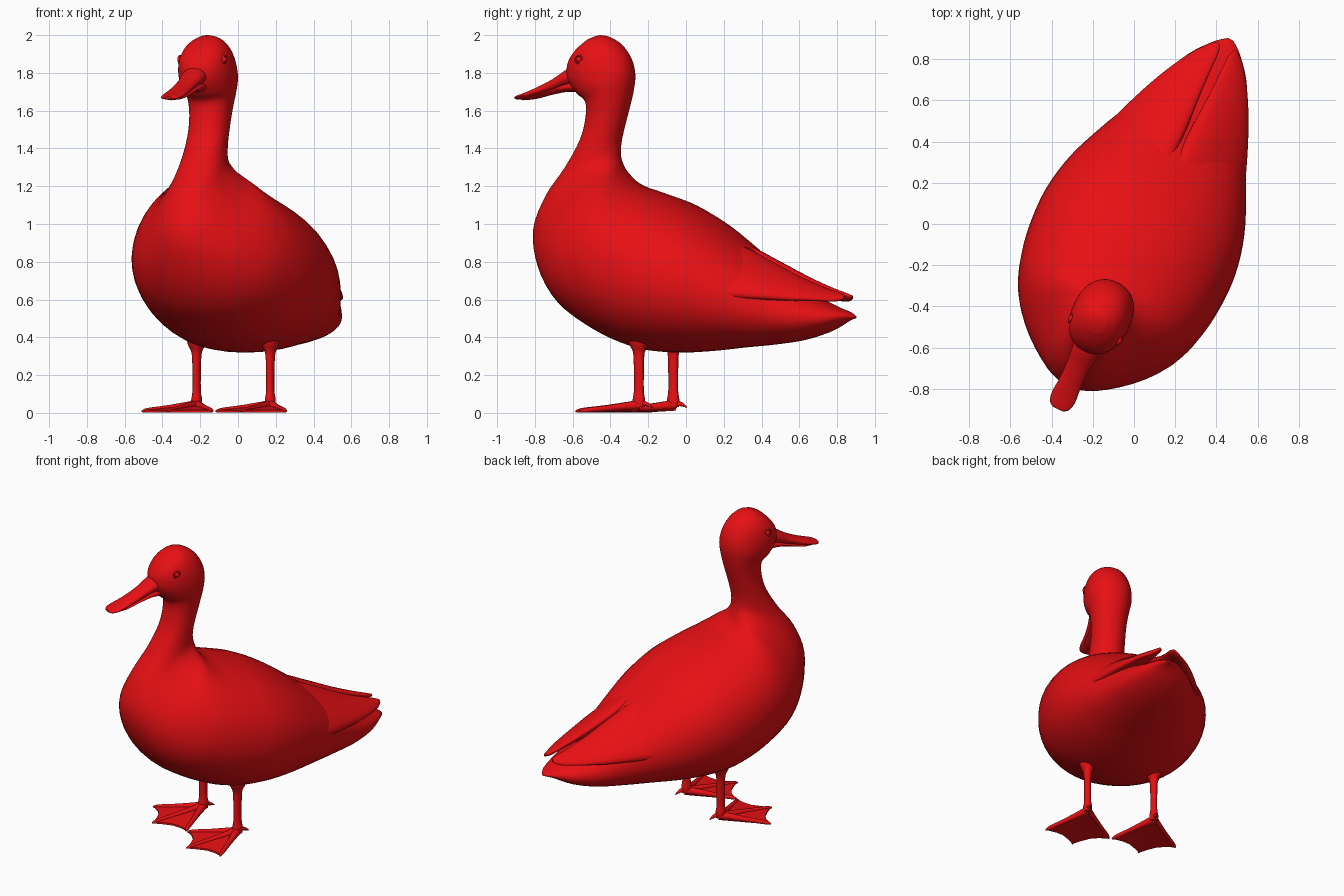
import bpy, bmesh
from math import sin, cos, pi, radians
from mathutils import Vector, Matrix

if "Cube" in bpy.data.objects:
    bpy.data.objects.remove(bpy.data.objects["Cube"])

# One flat red for the whole bird
red = bpy.data.materials.new("red")
red.use_nodes = True
red.diffuse_color = (0.8, 0.005, 0.007, 1)
red.node_tree.nodes["Principled BSDF"].inputs["Base Color"].default_value = red.diffuse_color

# The bird is built facing -y, then turned to its pose
POSE = Matrix.Translation((0.05, 0, 0)) @ Matrix.Rotation(radians(-25), 4, 'Z')


def finish(bm, name, angle=50):
    bmesh.ops.recalc_face_normals(bm, faces=bm.faces)
    mesh = bpy.data.meshes.new(name)
    bm.to_mesh(mesh)
    bm.free()
    mesh.materials.append(red)
    ob = bpy.data.objects.new(name, mesh)
    bpy.context.collection.objects.link(ob)
    ob.matrix_world = POSE
    bpy.ops.object.select_all(action='DESELECT')
    ob.select_set(True)
    bpy.context.view_layer.objects.active = ob
    bpy.ops.object.shade_smooth_by_angle(angle=radians(angle))
    return ob


def spline(p0, p1, p2, p3, t):
    return 0.5 * (2 * p1 + (p2 - p0) * t + (2 * p0 - 5 * p1 + 4 * p2 - p3) * t * t
                  + (3 * p1 - p0 - 3 * p2 + p3) * t ** 3)


def loft(name, rings, sides=32, steps=4, power=1.0):
    """Skin through oval rings; each is (end a, end b, half width, side direction)."""
    n = len(rings)
    fine = []
    for i in range(n - 1):
        q = [rings[min(max(i + k, 0), n - 1)] for k in (-1, 0, 1, 2)]
        for s in range(steps):
            fine.append([spline(*[r[c] for r in q], s / steps) for c in range(4)])
    fine.append(rings[-1])
    bm = bmesh.new()
    loops = []
    for a, b, h, side in fine:
        mid, half = (a + b) / 2, (a - b) / 2
        side = side.normalized() * max(h, 0.002)
        loop = []
        for k in range(sides):
            c, s = cos(2 * pi * k / sides), sin(2 * pi * k / sides)
            c, s = [abs(x) ** power * (1 if x > 0 else -1) for x in (c, s)]
            loop.append(bm.verts.new(mid + half * c + side * s))
        loops.append(loop)
    for p, q in zip(loops, loops[1:]):
        for k in range(sides):
            j = (k + 1) % sides
            bm.faces.new((p[k], p[j], q[j], q[k]))
    bm.faces.new(loops[0])
    bm.faces.new(loops[-1])
    return finish(bm, name)


X = Vector((1, 0, 0))


def upright(y1, z1, y2, z2, w):
    return Vector((0, y1, z1)), Vector((0, y2, z2)), w, X


def tube(name, points):
    """Round tapering limb through (point, radius) pairs."""
    axis = (points[-1][0] - points[0][0]).normalized()
    side = axis.orthogonal().normalized()
    up = axis.cross(side)
    return loft(name, [(p + up * r, p - up * r, r, side) for p, r in points], 14, 3)


# Body, neck and head: rings fan round the nape from tail tip to crown
loft("body", [upright(*r) for r in (
    (.988, .512, .99, .50, .015), (.95, .535, .94, .485, .07),
    (.85, .572, .83, .43, .155), (.70, .645, .68, .385, .23),
    (.52, .76, .50, .36, .305), (.36, .88, .33, .345, .385),
    (.18, 1.01, .12, .325, .465), (0, 1.11, -.08, .32, .505),
    (-.17, 1.17, -.27, .345, .505), (-.28, 1.205, -.48, .43, .48),
    (-.335, 1.235, -.68, .56, .43), (-.365, 1.27, -.81, .74, .345),
    (-.38, 1.31, -.87, .95, .22), (-.39, 1.36, -.81, 1.14, .14),
    (-.388, 1.43, -.70, 1.29, .115), (-.368, 1.52, -.61, 1.44, .108),
    (-.34, 1.62, -.575, 1.56, .112), (-.318, 1.72, -.575, 1.645, .127),
    (-.312, 1.80, -.625, 1.69, .143), (-.333, 1.88, -.675, 1.76, .145),
    (-.385, 1.95, -.68, 1.84, .13), (-.45, 1.99, -.64, 1.91, .095),
    (-.50, 2.0, -.58, 1.968, .04))], sides=48, power=0.94)

# Upper and lower bill
loft("upper_bill", [upright(y, a, y, b, w) for y, a, b, w in (
    (-.60, 1.85, 1.735, .07), (-.68, 1.825, 1.73, .066), (-.76, 1.775, 1.705, .057),
    (-.85, 1.73, 1.68, .057), (-.93, 1.697, 1.664, .062), (-.975, 1.682, 1.658, .05),
    (-.992, 1.674, 1.662, .025))], sides=24)
loft("lower_bill", [upright(y, a, y, b, w) for y, a, b, w in (
    (-.58, 1.76, 1.69, .06), (-.68, 1.75, 1.70, .055), (-.78, 1.71, 1.685, .047),
    (-.88, 1.68, 1.662, .047), (-.95, 1.667, 1.655, .03))], sides=16)

for s, label in ((1, "left"), (-1, "right")):
    # Folded wing: a thin shell draped on the back, free at its tip
    wing = []
    for y, ui, zi, uo, zo, h in (
            (.15, .02, .93, .40, .62, .05), (.32, .015, .885, .375, .62, .07),
            (.50, .012, .80, .315, .615, .06), (.68, .02, .715, .24, .605, .04),
            (.82, .023, .66, .165, .60, .025), (.91, .026, .632, .10, .595, .017),
            (.948, .04, .62, .06, .605, .008)):
        a, b = Vector((s * ui, y, zi)), Vector((s * uo, y, zo))
        wing.append((a, b, h, (b - a).cross(Vector((0, 1, 0)))))
    loft(label + "_wing", wing, sides=28)

    # Eye and eyelid
    eye = Matrix.Translation((s * .127, -.565, 1.87))
    bm = bmesh.new()
    bmesh.ops.create_uvsphere(bm, u_segments=16, v_segments=10, radius=.017, matrix=eye)
    finish(bm, label + "_eye")
    lid = []
    for k in range(17):
        t = 2 * pi * k / 16
        out = Vector((0, cos(t), sin(t)))
        p = eye.translation + out * .021 + X * s * .003
        lid.append((p + out * .005, p - out * .005, .006, X))
    loft(label + "_eyelid", lid, 8, 1)

    # Leg, flared where it meets the belly
    hip = Vector((s * .215, -.175, 0))
    leg = []
    for z, w, d in ((.03, .026, .032), (.07, .028, .034), (.12, .021, .027),
                    (.25, .022, .028), (.32, .027, .032), (.36, .045, .05), (.42, .06, .07)):
        mid = hip + Vector((0, 0, z))
        leg.append((mid + Vector((0, d, 0)), mid - Vector((0, d, 0)), w, X))
    loft(label + "_leg", leg, 16, 3)

    # Three toes spread forward and a short hind toe
    def reach(angle, length, z):
        t = radians(angle)
        return hip + Vector((sin(t) * length, -cos(t) * length, z))

    for angle, length, toe in ((-40, .32, "inner"), (0, .37, "middle"), (40, .32, "outer")):
        tube(f"{label}_{toe}_toe", [(reach(angle * s, 0, .042), .026),
                                    (reach(angle * s, length * .5, .026), .016),
                                    (reach(angle * s, length * .9, .014), .012),
                                    (reach(angle * s, length, .008), .004)])
    tube(label + "_hind_toe", [(reach(180, .01, .055), .016), (reach(180, .05, .045), .011),
                               (reach(180, .08, .03), .003)])

    # Web with scalloped front edge
    bm = bmesh.new()
    edge = [(-40, .31), (-29, .285), (-18, .285), (-8, .315), (0, .36),
            (8, .315), (18, .285), (29, .285), (40, .31)]
    top = [bm.verts.new(reach(0, -.015, .045))] + [bm.verts.new(reach(a, r, .015)) for a, r in edge]
    low = [bm.verts.new(reach(0, -.015, .012))] + [bm.verts.new(reach(a, r, .003)) for a, r in edge]
    n = len(top)
    for k in range(1, n - 1):
        bm.faces.new((top[0], top[k], top[k + 1]))
        bm.faces.new((low[0], low[k + 1], low[k]))
    for k in range(n):
        j = (k + 1) % n
        bm.faces.new((top[k], low[k], low[j], top[j]))
    finish(bm, label + "_web", 30)
